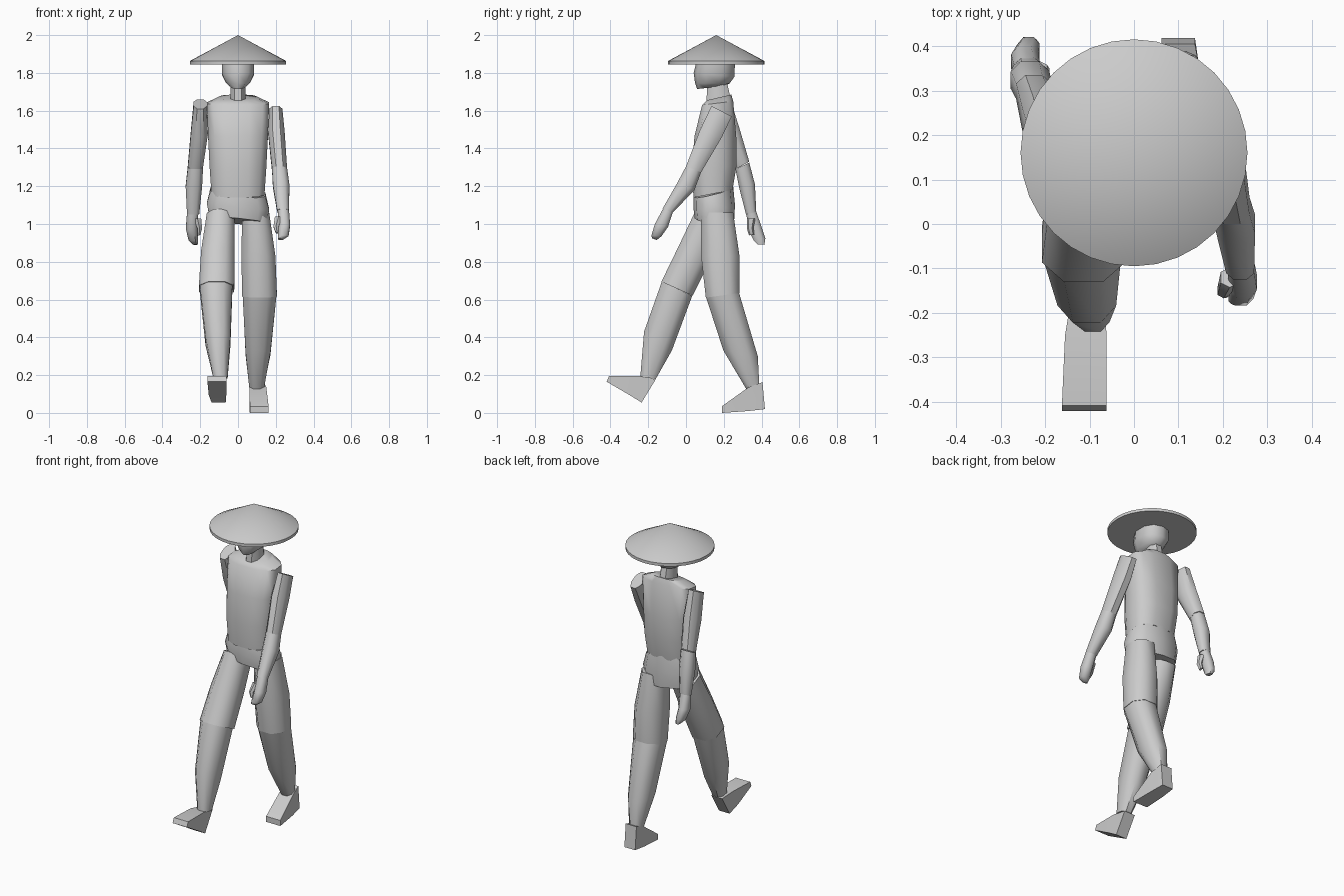
import bpy, bmesh, math
from mathutils import Vector

def finish(bm, name, angle=50):
    bmesh.ops.recalc_face_normals(bm, faces=bm.faces)
    me = bpy.data.meshes.new(name)
    bm.to_mesh(me)
    bm.free()
    ob = bpy.data.objects.new(name, me)
    bpy.context.collection.objects.link(ob)
    bpy.ops.object.select_all(action='DESELECT')
    ob.select_set(True)
    bpy.context.view_layer.objects.active = ob
    bpy.ops.object.shade_smooth_by_angle(angle=math.radians(angle))
    return ob

def loft(name, rings, n=8, p=0.85, roll=0.0):
    """Ring = (x_min, x_max, (y, z) of one side, (y, z) of the opposite side)."""
    bm = bmesh.new()
    loops = []
    k = math.cos(math.pi / n) ** p
    for x0, x1, a, b in rings:
        c = Vector(((x0 + x1) / 2, (a[0] + b[0]) / 2, (a[1] + b[1]) / 2))
        u = Vector(((x1 - x0) / 2, 0, roll * (x1 - x0) / 2))
        v = Vector((0, (b[0] - a[0]) / 2, (b[1] - a[1]) / 2))
        loop = []
        for i in range(n):
            t = 2 * math.pi * (i + 0.5) / n
            s, w = (math.copysign(abs(f) ** p / k, f) for f in (math.cos(t), math.sin(t)))
            loop.append(bm.verts.new(c + u * s + v * w))
        loops.append(loop)
    for l0, l1 in zip(loops, loops[1:]):
        for i in range(n):
            j = (i + 1) % n
            bm.faces.new((l0[i], l0[j], l1[j], l1[i]))
    bm.faces.new(loops[0])
    bm.faces.new(loops[-1])
    return finish(bm, name)

# Conical hat with a thin rim
bm = bmesh.new()
N = 32
prof = [(0.255, 1.845), (0.255, 1.863)]
lo, hi = [[bm.verts.new((r * math.cos(2 * math.pi * i / N), 0.16 + r * math.sin(2 * math.pi * i / N), z))
           for i in range(N)] for r, z in prof]
tip = bm.verts.new((0, 0.16, 2.0))
for i in range(N):
    j = (i + 1) % N
    bm.faces.new((lo[i], lo[j], hi[j], hi[i]))
    bm.faces.new((hi[i], hi[j], tip))
bm.faces.new(lo)
finish(bm, "hat", 30)

# Head and neck
loft("head", [(-.085, .085, (.06, 1.86), (.255, 1.86)),
              (-.084, .084, (.045, 1.80), (.252, 1.78)),
              (-.062, .062, (.052, 1.745), (.228, 1.745)),
              (-.033, .033, (.062, 1.715), (.20, 1.73))], 10)
loft("neck", [(-.038, .038, (.115, 1.76), (.215, 1.76)),
              (-.04, .04, (.108, 1.65), (.235, 1.67))])

# Torso and hips
loft("torso", [(-.10, .10, (.11, 1.655), (.24, 1.685)),
               (-.165, .165, (.085, 1.63), (.25, 1.65)),
               (-.158, .158, (.045, 1.465), (.267, 1.45)),
               (-.15, .15, (.03, 1.29), (.268, 1.31)),
               (-.14, .14, (.04, 1.14), (.246, 1.18))], 12, 0.75)
loft("hips", [(-.145, .145, (.045, 1.145), (.246, 1.195)),
              (-.165, .165, (.043, 1.09), (.255, 1.10)),
              (-.15, .15, (.05, 1.03), (.25, 1.0))], 10, 0.8, roll=-.1)

# Forward arm
loft("upper_arm_forward", [(.165, .235, (.135, 1.625), (.242, 1.57)),
                           (.16, .247, (.075, 1.50), (.19, 1.46)),
                           (.18, .26, (.0, 1.305), (.078, 1.27))])
loft("forearm_forward", [(.18, .26, (.0, 1.305), (.08, 1.275)),
                         (.185, .272, (-.045, 1.22), (.045, 1.18)),
                         (.207, .27, (-.125, 1.08), (-.07, 1.06))])
loft("hand_forward", [(.21, .27, (-.122, 1.08), (-.07, 1.06)),
                      (.215, .276, (-.165, 1.0), (-.095, .985)),
                      (.212, .268, (-.183, .94), (-.13, .935)),
                      (.212, .24, (-.18, .925), (-.155, .915))])
loft("thumb_forward", [(.195, .235, (-.14, 1.04), (-.10, 1.03)),
                       (.188, .215, (-.165, .99), (-.135, .98)),
                       (.2, .215, (-.165, .955), (-.145, .95))], 6)

# Backward arm
loft("upper_arm_back", [(-.235, -.165, (.13, 1.61), (.235, 1.66)),
                        (-.25, -.16, (.175, 1.46), (.285, 1.50)),
                        (-.265, -.185, (.262, 1.29), (.335, 1.33))])
loft("forearm_back", [(-.265, -.185, (.262, 1.29), (.335, 1.325)),
                      (-.277, -.19, (.282, 1.19), (.365, 1.21)),
                      (-.27, -.205, (.318, 1.05), (.372, 1.065))])
loft("hand_back", [(-.27, -.21, (.32, 1.05), (.372, 1.065)),
                   (-.276, -.215, (.33, .97), (.40, .985)),
                   (-.262, -.212, (.36, .91), (.42, .925)),
                   (-.24, -.212, (.38, .892), (.415, .89))])
loft("thumb_back", [(-.235, -.195, (.325, 1.03), (.365, 1.03)),
                    (-.215, -.19, (.325, .975), (.355, .98)),
                    (-.215, -.2, (.335, .94), (.36, .945))], 6)

# Forward leg
loft("thigh_forward", [(-.165, -.02, (.055, 1.08), (.215, 1.0)),
                       (-.195, -.018, (-.04, .88), (.13, .81)),
                       (-.207, -.02, (-.13, .695), (.035, .62))])
loft("shin_forward", [(-.202, -.03, (-.128, .695), (.033, .62)),
                      (-.172, -.04, (-.222, .43), (-.075, .33)),
                      (-.13, -.055, (-.242, .19), (-.16, .18))])
loft("foot_forward", [(-.14, -.065, (-.16, .178), (-.235, .055)),
                      (-.155, -.062, (-.25, .195), (-.30, .095)),
                      (-.162, -.062, (-.408, .195), (-.42, .165))], 4)

# Rear leg
loft("thigh_back", [(.022, .165, (.08, 1.06), (.25, 1.06)),
                    (.018, .198, (.08, .83), (.283, .83)),
                    (.022, .206, (.105, .61), (.283, .635))])
loft("shin_back", [(.025, .203, (.107, .61), (.281, .635)),
                   (.04, .172, (.198, .33), (.38, .30)),
                   (.06, .138, (.32, .125), (.388, .15))])
loft("foot_back", [(.062, .137, (.405, .163), (.418, .02)),
                   (.06, .15, (.33, .135), (.33, .01)),
                   (.063, .162, (.19, .035), (.19, .0))], 4)
